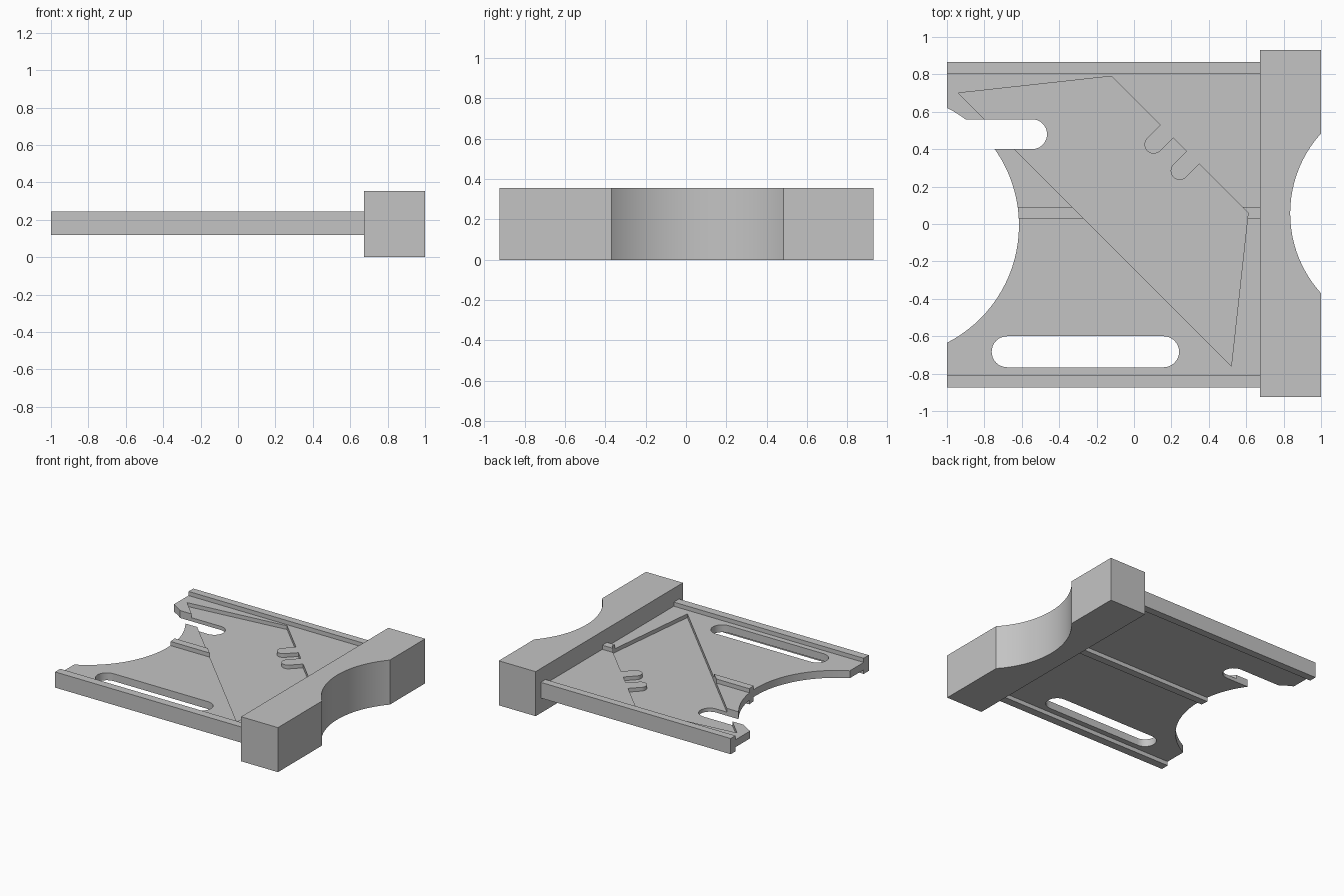
import bpy
import bmesh
from math import cos, sin, pi, radians
from mathutils import Vector

cube = bpy.data.objects.get("Cube")
if cube:
    bpy.data.objects.remove(cube, do_unlink=True)

grey = bpy.data.materials.new("plain grey")
grey.use_nodes = True
COLOUR = (0.55, 0.55, 0.55, 1)
grey.diffuse_color = COLOUR
grey.node_tree.nodes["Principled BSDF"].inputs["Base Color"].default_value = COLOUR


def extrude(name, points, direction):
    """Solid made by sweeping a closed 3D outline along a vector."""
    bm = bmesh.new()
    face = bm.faces.new([bm.verts.new(p) for p in points])
    swept = bmesh.ops.extrude_face_region(bm, geom=[face])["geom"]
    moved = [v for v in swept if isinstance(v, bmesh.types.BMVert)]
    bmesh.ops.translate(bm, verts=moved, vec=direction)
    bmesh.ops.recalc_face_normals(bm, faces=bm.faces)
    mesh = bpy.data.meshes.new(name)
    bm.to_mesh(mesh)
    bm.free()
    mesh.materials.append(grey)
    obj = bpy.data.objects.new(name, mesh)
    bpy.context.collection.objects.link(obj)
    return obj


def prism(name, outline, z0, z1):
    return extrude(name, [(x, y, z0) for x, y in outline], Vector((0, 0, z1 - z0)))


def arc(cx, cy, r, start, end, steps):
    angles = [radians(start + (end - start) * i / steps) for i in range(steps + 1)]
    return [(cx + r * cos(a), cy + r * sin(a)) for a in angles]


def circle(cx, cy, r, steps=96):
    return arc(cx, cy, r, 0, 360, steps)[:-1]


def slot(x0, x1, y, r):
    return arc(x1, y, r, -90, 90, 16) + arc(x0, y, r, 90, 270, 16)


def cut(obj, cutters):
    """Subtract the cutters, bake the result and discard the helpers."""
    for c in cutters:
        c.hide_render = True
        mod = obj.modifiers.new("cut", "BOOLEAN")
        mod.operation = "DIFFERENCE"
        mod.solver = "EXACT"
        mod.object = c
    graph = bpy.context.evaluated_depsgraph_get()
    graph.update()
    mesh = bpy.data.meshes.new_from_object(obj.evaluated_get(graph))
    obj.modifiers.clear()
    obj.data = mesh
    for c in cutters:
        bpy.data.objects.remove(c, do_unlink=True)


# Heights shared by the sliding plate
LOW, WEB_LOW, FLOOR, WEB_TOP, HIGH = 0.12, 0.153, 0.182, 0.212, 0.245

# Plate: one cross-section with edge rails and a centre rib on both sides
bands = [(-0.875, -0.81), (0.03, 0.09), (0.805, 0.865)]


def ridge_line(ridge, web):
    line = []
    for a, b in bands:
        line += [(a, web), (a, ridge), (b, ridge), (b, web)]
    return line[1:-1]


section = ridge_line(LOW, WEB_LOW) + ridge_line(HIGH, WEB_TOP)[::-1]
plate = extrude("plate", [(-1, y, z) for y, z in section], Vector((1.675, 0, 0)))

# Pocket outline, with two round-ended fingers left standing in it
pocket = [(-0.94, 0.7), (-0.12, 0.79)]
for fx, fy in [(0.105, 0.425), (0.245, 0.285)]:
    r = 0.049
    finger = arc(fx, fy, r, 135, 315, 16)
    pocket += [(finger[0][0] + 0.07, finger[0][1] + 0.07)] + finger
    pocket += [(finger[-1][0] + 0.07, finger[-1][1] + 0.07)]
pocket += [(0.61, 0.06), (0.52, -0.76)]

cut(plate, [
    prism("pocket_cutter", pocket, FLOOR, 0.5),
    prism("end_arc_cutter", circle(-1.32, -0.007, 0.705), -0.1, 0.5),
    prism("open_slot_cutter", slot(-1.2, -0.545, 0.48, 0.08), -0.1, 0.5),
    prism("long_slot_cutter", slot(-0.678, 0.158, -0.683, 0.083), -0.1, 0.5),
])

# End block with a concave grip
block = prism("end_block", [(0.675, -0.925), (1, -0.925), (1, 0.93), (0.675, 0.93)], 0, 0.355)
cut(block, [prism("grip_cutter", circle(1.471, 0.057, 0.636), -0.1, 0.5)])

# Smooth the curved walls, keep the edges sharp
bpy.ops.object.select_all(action="DESELECT")
for obj in (plate, block):
    obj.select_set(True)
bpy.context.view_layer.objects.active = plate
bpy.ops.object.shade_smooth_by_angle(angle=radians(30))
